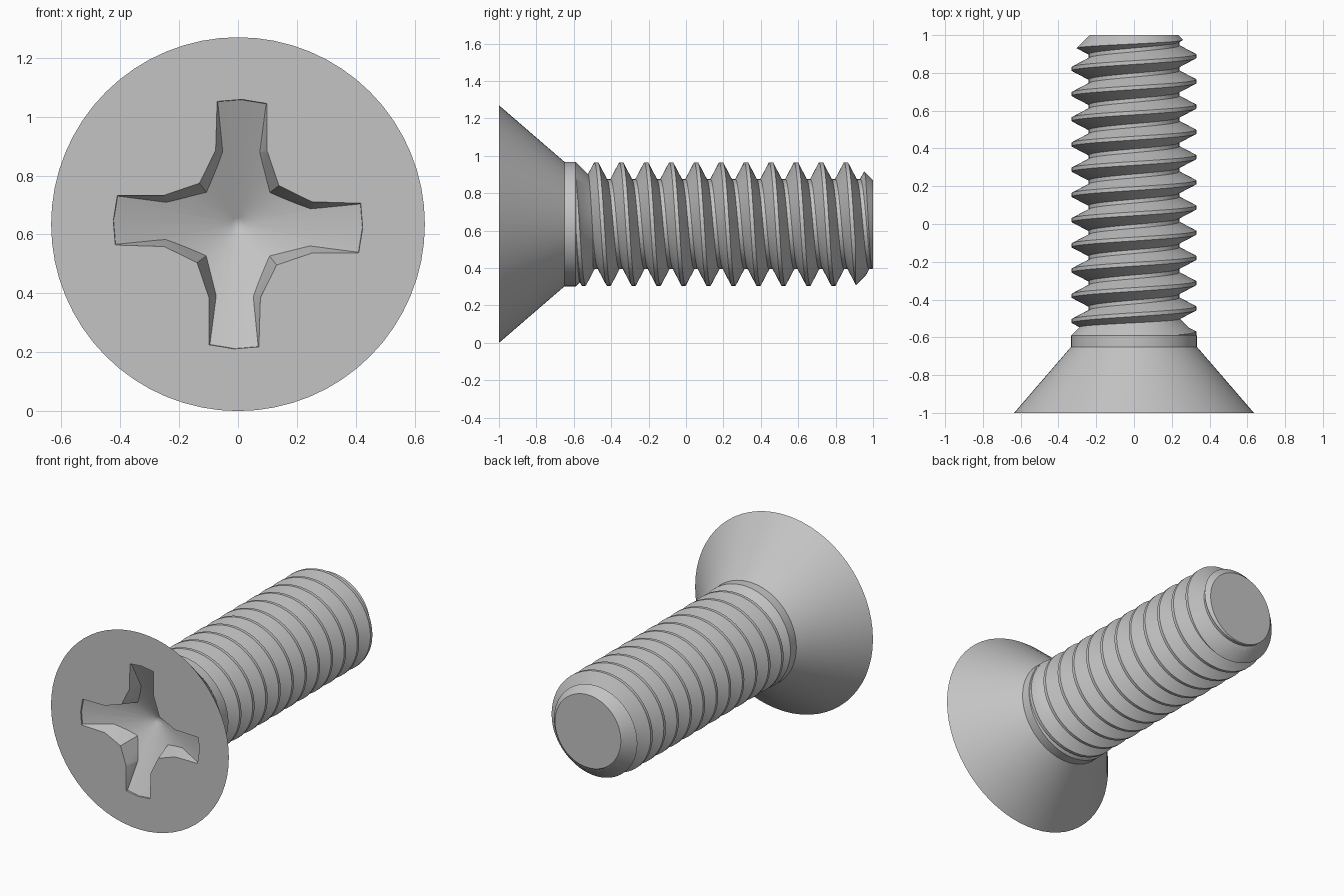
import bpy, bmesh, math
from mathutils import Vector

if "Cube" in bpy.data.objects:
    bpy.data.objects.remove(bpy.data.objects["Cube"])

SEG = 64
CZ = 0.635          # height of the screw axis
PITCH = 0.1335
ROOT, CREST = 0.24, 0.33

steel = bpy.data.materials.new("grey steel")
steel.diffuse_color = (0.55, 0.55, 0.55, 1)
steel.use_nodes = True
steel.node_tree.nodes["Principled BSDF"].inputs["Base Color"].default_value = steel.diffuse_color


def make(name, verts, faces):
    me = bpy.data.meshes.new(name)
    me.from_pydata(verts, [], faces)
    bm = bmesh.new()
    bm.from_mesh(me)
    bmesh.ops.recalc_face_normals(bm, faces=bm.faces)
    bm.to_mesh(me)
    bm.free()
    me.materials.append(steel)
    ob = bpy.data.objects.new(name, me)
    bpy.context.collection.objects.link(ob)
    return ob


def polar(r, y, j):
    """Point around the axis, clockwise from the top as seen from the front."""
    a = 2 * math.pi * j / SEG
    return Vector((r * math.sin(a), y, CZ + r * math.cos(a)))


def lathe(name, profile):
    """Closed turned solid; the first and last points lie on the axis."""
    ring = profile[1:-1]
    verts = [polar(r, y, j) for r, y in ring for j in range(SEG)]
    faces = [(k * SEG + j, k * SEG + (j + 1) % SEG,
              (k + 1) * SEG + (j + 1) % SEG, (k + 1) * SEG + j)
             for k in range(len(ring) - 1) for j in range(SEG)]
    for pt, base in ((profile[0], 0), (profile[-1], (len(ring) - 1) * SEG)):
        c = len(verts)
        if pt[0] == 0 and abs(pt[1] - profile[1 if base == 0 else -2][1]) < 1e-6:
            faces.append(tuple(base + j for j in range(SEG)))     # flat disc
        else:
            verts.append(polar(0, pt[1], 0))                      # pointed end
            faces += [(base + j, base + (j + 1) % SEG, c) for j in range(SEG)]
    return make(name, verts, faces)


def boolean(ob, tool, op):
    mod = ob.modifiers.new(op, 'BOOLEAN')
    mod.operation, mod.solver, mod.object = op, 'EXACT', tool
    bpy.context.view_layer.objects.active = ob
    bpy.ops.object.modifier_apply(modifier=mod.name)
    bpy.data.objects.remove(tool)


# helical thread, over-long at both ends
def thread(y_top, turns):
    tooth = [(-0.0567, ROOT), (-0.01, CREST), (0.01, CREST), (0.0567, ROOT)]
    n = 4 * turns
    verts, faces = [], []
    for j in range(SEG):
        for k in range(turns):
            for off, r in tooth:
                verts.append(polar(r, y_top + PITCH * (k + j / SEG) + off, j))

    def vid(j, i):          # the last column joins the first one turn later
        return j * n + i if j < SEG else i + 4
    for j in range(SEG):
        for i in range(n - (4 if j == SEG - 1 else 1)):
            if j < SEG - 1 or i + 5 < n:
                faces.append((vid(j, i), vid(j + 1, i), vid(j + 1, i + 1), vid(j, i + 1)))
    # close both ends with fans to the axis
    last = (SEG - 1) * n
    start = [j * n for j in range(SEG)] + [4, 3, 2, 1]
    end = [j * n + n - 1 for j in range(SEG)] + [last + n - 2, last + n - 3,
                                                 last + n - 4, last + n - 5]
    for loop in (start, end):
        c = len(verts)
        mean_y = sum(verts[v][1] for v in loop) / len(loop)
        verts.append(polar(0, mean_y, 0))
        faces += [(loop[i], loop[(i + 1) % len(loop)], c) for i in range(len(loop))]
    return make("thread", verts, faces)


screw = thread(0.855 - 12 * PITCH, 15)

# chamfered tip
boolean(screw, lathe("tip_envelope", [(0, -0.95), (0.41, -0.95), (0.41, 0.825),
                                      (0.235, 1.0), (0, 1.0)]), 'INTERSECT')

# countersunk head, collar and thread run-out
boolean(screw, lathe("head", [(0, -1), (0.635, -1), (0.333, -0.65), (0.333, -0.59),
                              (0.2, -0.457), (0, -0.457)]), 'UNION')

# cross recess: tapering cross cut off by a shallow cone
DEPTH = 0.2
rim = [(-0.071, 0.417), (0.015, 0.424), (0.098, 0.41), (0.098, 0.251), (0.139, 0.131), (0.251, 0.076)]
deep = [(-0.014, 0.395), (0.014, 0.397), (0.041, 0.388), (0.041, 0.234), (0.092, 0.095), (0.240, 0.020)]


def cross_section(d):
    pts = []
    for q in range(4):
        for (x0, z0), (x1, z1) in zip(rim, deep):
            x, z = x0 + (x1 - x0) * d / DEPTH, z0 + (z1 - z0) * d / DEPTH
            for _ in range(q):
                x, z = z, -x
            pts.append((x, -1 + d, CZ + z))
    return pts


top, low = cross_section(-0.04), cross_section(0.22)
m = len(top)
sides = [(i, (i + 1) % m, m + (i + 1) % m, m + i) for i in range(m)]
recess = make("cross_recess", top + low, sides + [tuple(range(m)), tuple(range(m, 2 * m))])
boolean(recess, lathe("recess_cone", [(0, -1.02), (0.484, -1.02), (0.022, -0.81),
                                      (0, -0.8)]), 'INTERSECT')
boolean(screw, recess, 'DIFFERENCE')

# finish
screw.name = "machine_screw"
bpy.ops.object.select_all(action='DESELECT')
screw.select_set(True)
bpy.context.view_layer.objects.active = screw
bpy.ops.object.shade_smooth_by_angle(angle=math.radians(30))
